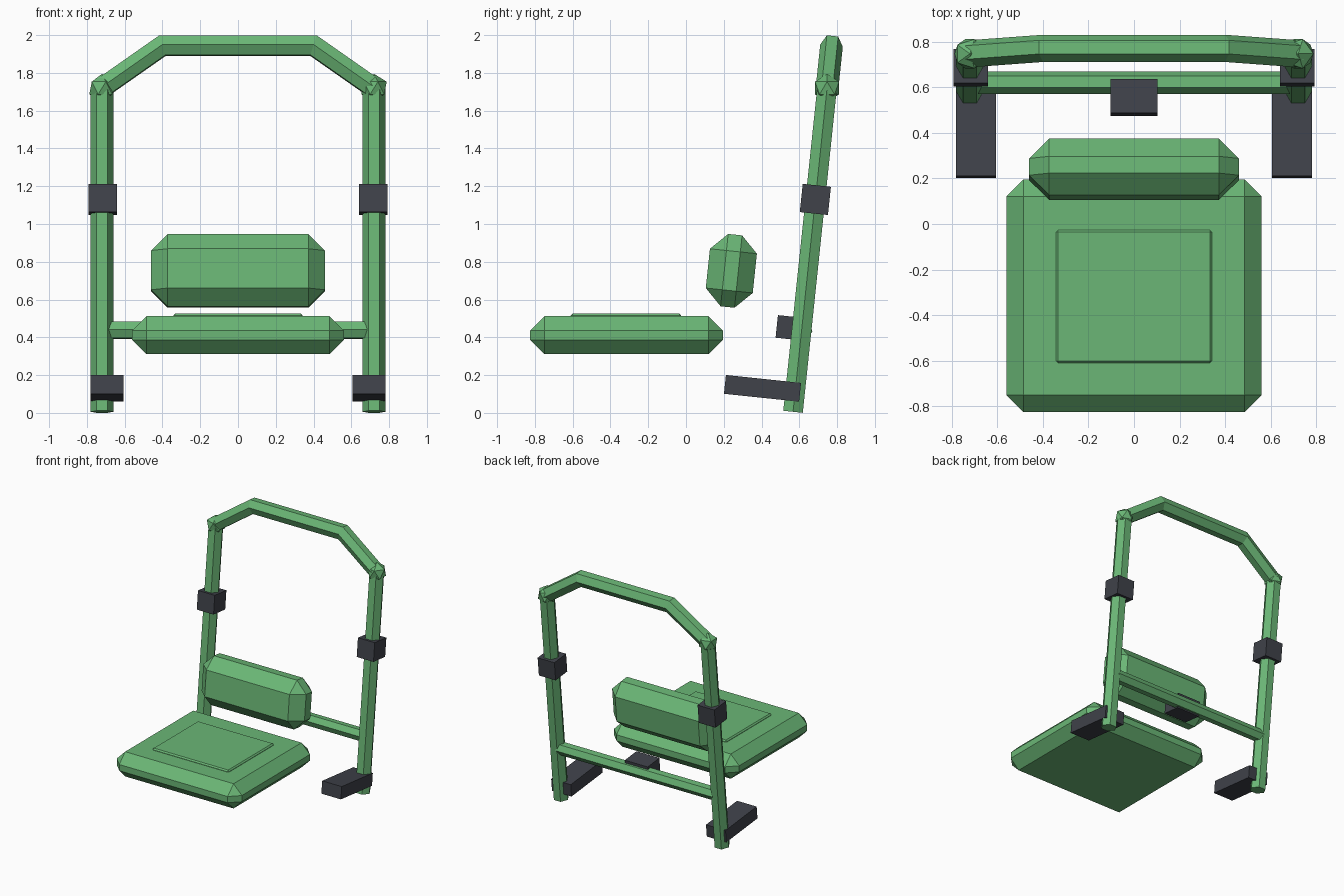
import bpy, bmesh, math
from mathutils import Vector, Matrix

if "Cube" in bpy.data.objects:
    bpy.data.objects.remove(bpy.data.objects["Cube"])

TILT = math.radians(-6)          # the frame leans backwards
LEAN = Matrix.Rotation(TILT, 3, 'X')


def material(name, rgb):
    mat = bpy.data.materials.new(name)
    mat.use_nodes = True
    mat.diffuse_color = (*rgb, 1)
    mat.node_tree.nodes["Principled BSDF"].inputs["Base Color"].default_value = (*rgb, 1)
    return mat


GREEN = material("leaf green", (0.145, 0.47, 0.18))
DARK = material("dark slate", (0.05, 0.054, 0.068))


def finish(bm, name, mat):
    bmesh.ops.recalc_face_normals(bm, faces=bm.faces)
    mesh = bpy.data.meshes.new(name)
    bm.to_mesh(mesh)
    bm.free()
    mesh.materials.append(mat)
    obj = bpy.data.objects.new(name, mesh)
    bpy.context.collection.objects.link(obj)
    return obj


def box(name, mat, centre, size, bevel=0, tilt=0):
    bm = bmesh.new()
    bmesh.ops.create_cube(bm, size=1)
    bmesh.ops.scale(bm, vec=size, verts=bm.verts)
    if bevel:
        bmesh.ops.bevel(bm, geom=bm.edges[:], offset=bevel, segments=1,
                        affect='EDGES', profile=0.5)
    obj = finish(bm, name, mat)
    obj.location = centre
    obj.rotation_euler.x = tilt
    return obj


def tube(name, mat, path, radius, side, sides=6):
    """Sweep a polygon along a flat path with mitred corners."""
    bm = bmesh.new()
    path = [Vector(p) for p in path]
    side = Vector(side).normalized()
    rings = []
    for i, p in enumerate(path):
        before = (p - path[i - 1]).normalized() if i else None
        after = (path[i + 1] - p).normalized() if i + 1 < len(path) else None
        before, after = before or after, after or before
        tangent = (before + after).normalized()
        across = side.cross(tangent) / tangent.dot(after)
        angles = [math.tau * k / sides for k in range(sides)]
        rings.append([bm.verts.new(p + radius * (side * math.cos(a) + across * math.sin(a)))
                      for a in angles])
    for low, high in zip(rings, rings[1:]):
        for k in range(sides):
            n = (k + 1) % sides
            bm.faces.new((low[k], low[n], high[n], high[k]))
    bm.faces.new(rings[0])
    bm.faces.new(rings[-1])
    return finish(bm, name, mat)


def on_frame(x, z):
    """Point on the leaning plane of the tube frame."""
    return Vector((x, 0.566 - math.tan(TILT) * z, z))


# Seat cushion and its raised panel
box("seat_cushion", GREEN, (0, -0.315, 0.412), (1.12, 1.02, 0.2), 0.075)
box("seat_panel", GREEN, (0, -0.318, 0.505), (0.685, 0.585, 0.04), 0.01)

# Backrest cushion
box("backrest_cushion", GREEN, (0, 0.24, 0.752), (0.92, 0.25, 0.385), 0.088, TILT)

# Posts, corner joints, collars and feet, one set per side
POST_X, TOP_Z = 0.72, 1.72
for label, s in (("left", 1), ("right", -1)):
    tube(label + "_post", GREEN, [on_frame(s * POST_X, 0.006), on_frame(s * POST_X, TOP_Z)],
         0.06, (1, 0, 0))
    bm = bmesh.new()
    bmesh.ops.create_icosphere(bm, subdivisions=1, radius=0.075)
    joint = finish(bm, label + "_joint", GREEN)
    joint.location = on_frame(s * POST_X, TOP_Z)
    box(label + "_collar", DARK, on_frame(s * 0.716, 1.13), (0.15, 0.15, 0.15), 0, TILT)
    box(label + "_foot", DARK, (s * 0.693, 0.405, 0.13), (0.175, 0.4, 0.1), 0, TILT)

# Arch over the top of the frame
tube("top_arch", GREEN,
     [on_frame(-POST_X, TOP_Z), on_frame(-0.4, 1.944), on_frame(0.4, 1.944), on_frame(POST_X, TOP_Z)],
     0.06, LEAN @ Vector((0, 1, 0)))

# Crossbar and the bracket behind the seat
tube("crossbar", GREEN, [(-0.7, 0.62, 0.437), (0.7, 0.62, 0.437)], 0.05, LEAN @ Vector((0, 1, 0)))
box("centre_bracket", DARK, (0, 0.555, 0.45), (0.205, 0.15, 0.12), 0, TILT)
